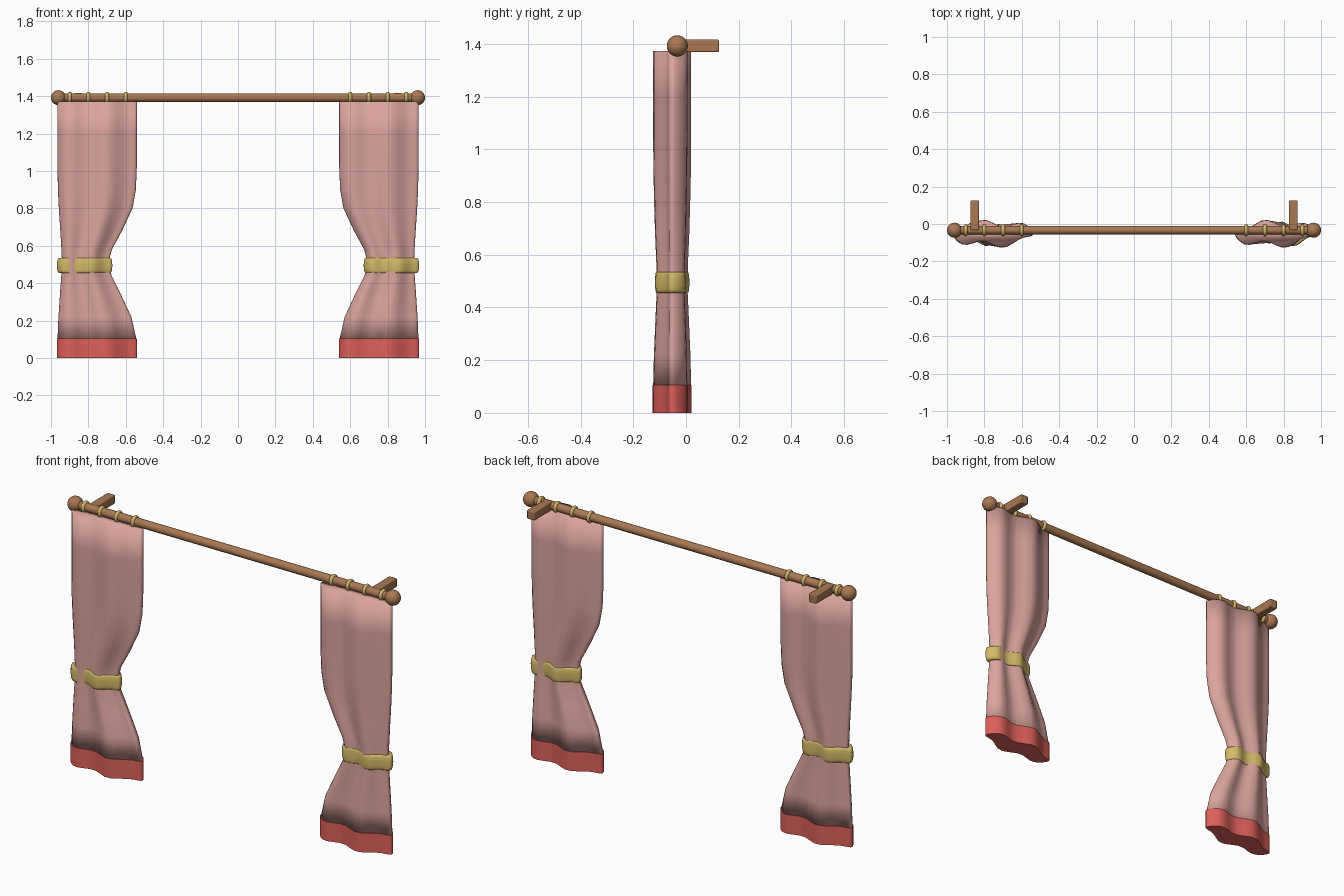
import bpy
import bmesh
from math import sin, cos, pi

if "Cube" in bpy.data.objects:
    bpy.data.objects.remove(bpy.data.objects["Cube"], do_unlink=True)


def material(name, rgb):
    m = bpy.data.materials.new(name)
    m.use_nodes = True
    m.diffuse_color = (*rgb, 1)
    m.node_tree.nodes["Principled BSDF"].inputs["Base Color"].default_value = (*rgb, 1)
    return m


WOOD = material("warm wood", (0.40, 0.19, 0.085))
PINK = material("pink cloth", (0.71, 0.37, 0.335))
RED = material("red hem", (0.73, 0.115, 0.10))
GOLD = material("gold", (0.65, 0.49, 0.14))

ROD_Y, ROD_Z = -0.033, 1.392
CLOTH_Y = -0.0525
POINTS = 36


def finish(obj, name, mat, angle=None):
    obj.name = name
    obj.data.materials.append(mat)
    bpy.ops.object.select_all(action="DESELECT")
    obj.select_set(True)
    bpy.context.view_layer.objects.active = obj
    if angle is None:
        bpy.ops.object.shade_smooth()
    else:
        bpy.ops.object.shade_smooth_by_angle(angle=angle)
    return obj


def loft(name, loops, mat, wrap=False, angle=None):
    """Skin closed loops; wrap the last to the first, or cap both ends."""
    bm = bmesh.new()
    grid = [[bm.verts.new(p) for p in loop] for loop in loops]
    pairs = list(zip(grid, grid[1:]))
    if wrap:
        pairs.append((grid[-1], grid[0]))
    else:
        bm.faces.new(grid[0])
        bm.faces.new(grid[-1])
    for low, high in pairs:
        for i in range(POINTS):
            j = (i + 1) % POINTS
            bm.faces.new((low[i], low[j], high[j], high[i]))
    bmesh.ops.recalc_face_normals(bm, faces=bm.faces)
    mesh = bpy.data.meshes.new(name)
    bm.to_mesh(mesh)
    bm.free()
    obj = bpy.data.objects.new(name, mesh)
    bpy.context.collection.objects.link(obj)
    return finish(obj, name, mat, angle)


def folded_loop(cx, z, rx, ry, wave):
    """Oval cross-section bent by two waves along its width."""
    loop = []
    for i in range(POINTS):
        a = 2 * pi * i / POINTS
        u = cos(a)
        loop.append((cx + rx * u, CLOTH_Y + ry * sin(a) - wave * sin(2 * pi * (u + 1)), z))
    return loop


def cloth(name, side, levels, mat, grow=0, angle=None):
    loops = []
    for z, outer, inner, depth in levels:
        loops.append(folded_loop(side * (outer + inner) / 2, z,
                                 (outer - inner) / 2 + grow,
                                 0.057 * depth + grow / 2, 0.018 * depth))
    loft(name, loops, mat, angle=angle)


# Cloth levels: height, outer edge, inner edge, fold depth
CURTAIN = [
    (0.10, 0.965, 0.543, 1), (0.22, 0.960, 0.570, 0.96),
    (0.34, 0.952, 0.626, 0.89), (0.45, 0.944, 0.680, 0.82),
    (0.53, 0.942, 0.688, 0.82), (0.58, 0.944, 0.674, 0.84),
    (0.68, 0.950, 0.620, 0.90), (0.80, 0.958, 0.564, 0.95),
    (0.90, 0.963, 0.546, 0.98), (1.02, 0.965, 0.541, 1),
    (1.20, 0.965, 0.541, 1), (1.372, 0.965, 0.541, 1),
]
HEM = [(0, 0.965, 0.543, 1), (0.105, 0.965, 0.543, 1)]


def tieback(name, cx):
    """Rounded band that follows the folds, open in the middle."""
    loops = []
    for k in range(9):
        a = -pi / 2 + pi * k / 8
        swell = 0.012 * max(cos(a), 0) ** 0.7
        loops.append(folded_loop(cx, 0.495 + 0.04 * sin(a),
                                 0.136 + swell, 0.046 + swell * 0.6, 0.0145))
    loops += [folded_loop(cx, z, 0.118, 0.034, 0.0145) for z in (0.535, 0.455)]
    loft(name, loops, GOLD, wrap=True, angle=0.9)


# Rod
bpy.ops.mesh.primitive_cylinder_add(vertices=24, radius=0.0225, depth=1.92,
                                    location=(0, ROD_Y, ROD_Z), rotation=(0, pi / 2, 0))
finish(bpy.context.object, "rod", WOOD, 0.7)

for side, label in ((1, "left"), (-1, "right")):
    # Ball end of the rod
    bpy.ops.mesh.primitive_uv_sphere_add(segments=24, ring_count=14, radius=0.04,
                                         location=(side * 0.96, ROD_Y, ROD_Z))
    finish(bpy.context.object, label + "_finial", WOOD)

    # Wall bracket with softened edges
    bpy.ops.mesh.primitive_cube_add(size=1, location=(side * 0.852, 0.046, ROD_Z))
    bracket = bpy.context.object
    bracket.scale = (0.046, 0.158, 0.048)
    bpy.ops.object.transform_apply(location=False, rotation=False, scale=True)
    bevel = bracket.modifiers.new("soft edges", "BEVEL")
    bevel.width = 0.005
    bevel.segments = 2
    finish(bracket, label + "_bracket", WOOD, 0.6)

    # Rings on the rod
    for i in range(4):
        bpy.ops.mesh.primitive_torus_add(major_radius=0.021, minor_radius=0.0105,
                                         major_segments=24, minor_segments=10,
                                         location=(side * (0.6 + 0.1 * i), ROD_Y, ROD_Z),
                                         rotation=(0, pi / 2, 0))
        finish(bpy.context.object, f"{label}_ring_{i + 1}", GOLD)

    # Curtain, hem and tieback
    cloth(label + "_curtain", side, CURTAIN, PINK)
    cloth(label + "_hem", side, HEM, RED, 0.004, 0.9)
    tieback(label + "_tieback", side * 0.820)
